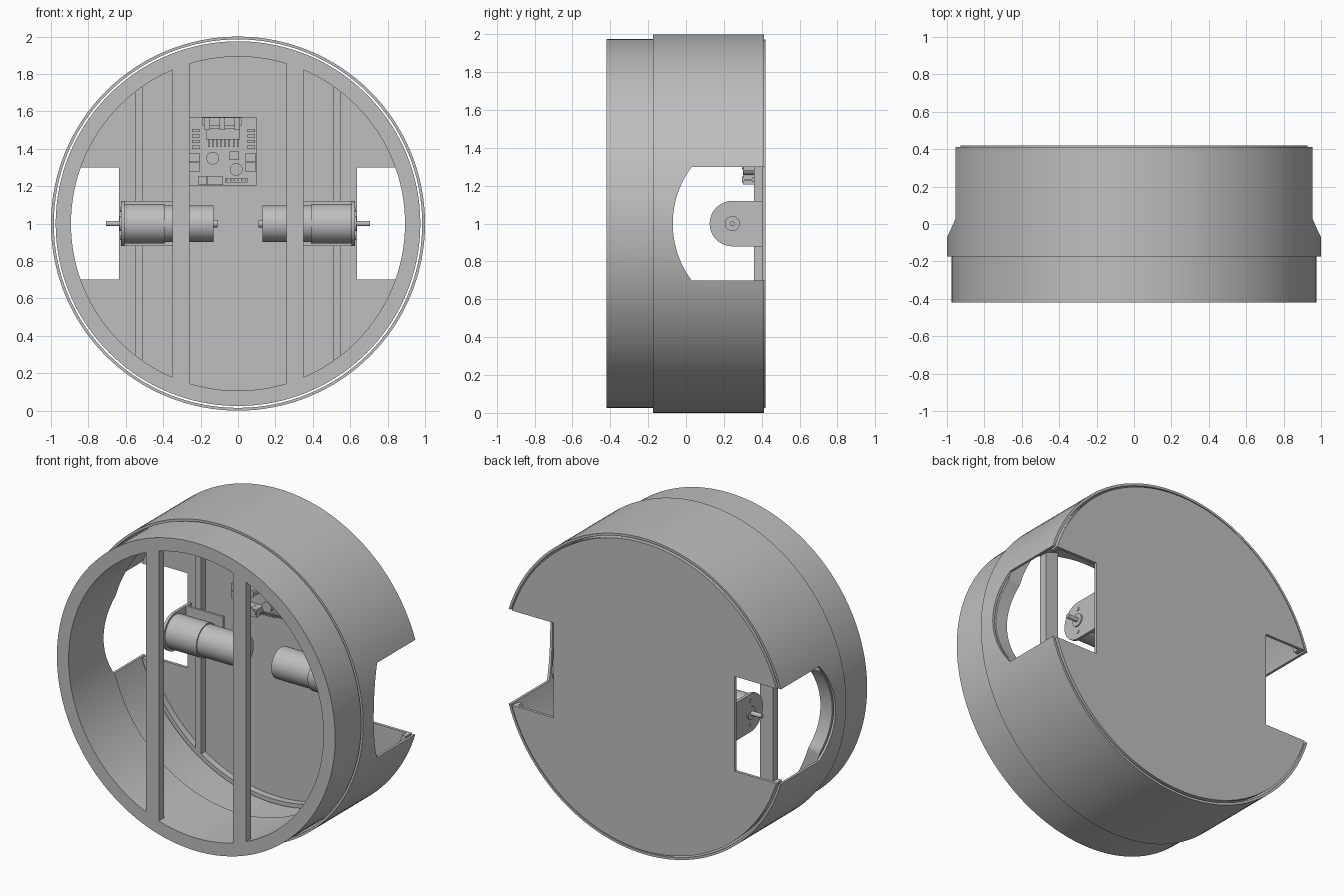
import bpy, bmesh, math
from mathutils import Vector

old = bpy.data.objects.get("Cube")
if old:
    bpy.data.objects.remove(old)

grey = bpy.data.materials.new("plain grey")
grey.use_nodes = True
COLOUR = (0.52, 0.52, 0.52, 1)
grey.diffuse_color = COLOUR
grey.node_tree.nodes["Principled BSDF"].inputs["Base Color"].default_value = COLOUR

MID = 1.0      # height of the drum axis
AXLE_Y = 0.245  # depth of the motor axis


def finish(name, bm, smooth=True):
    bmesh.ops.recalc_face_normals(bm, faces=bm.faces)
    mesh = bpy.data.meshes.new(name)
    bm.to_mesh(mesh)
    bm.free()
    mesh.materials.append(grey)
    obj = bpy.data.objects.new(name, mesh)
    bpy.context.collection.objects.link(obj)
    if smooth:
        bpy.ops.object.select_all(action='DESELECT')
        obj.select_set(True)
        bpy.context.view_layer.objects.active = obj
        bpy.ops.object.shade_smooth_by_angle(angle=math.radians(30))
    return obj


def box(name, x, y, z):
    """Box from three (low, high) ranges."""
    bm = bmesh.new()
    bmesh.ops.create_cube(bm, size=1)
    for v in bm.verts:
        v.co = Vector([(r[0] + r[1]) / 2 + c * (r[1] - r[0]) for r, c in zip((x, y, z), v.co)])
    return finish(name, bm, False)


def prism_x(name, outline, x0, x1):
    """Extrude a (y, z) outline along x."""
    bm = bmesh.new()
    face = bm.faces.new([bm.verts.new((x0, y, z)) for y, z in outline])
    out = bmesh.ops.extrude_face_region(bm, geom=[face])
    for v in out["geom"]:
        if isinstance(v, bmesh.types.BMVert):
            v.co.x = x1
    return finish(name, bm)


def arc(cy, cz, r, a0, a1, n):
    angles = [math.radians(a0 + (a1 - a0) * i / n) for i in range(n + 1)]
    return [(cy + r * math.cos(a), cz + r * math.sin(a)) for a in angles]


def rod_x(name, r, x0, x1, y=AXLE_Y, z=MID, n=40):
    return prism_x(name, arc(y, z, r, 0, 360, n)[:-1], x0, x1)


def lathe_y(name, profile, x=0, z=MID, n=128, closed=True):
    """Turn a (radius, y) profile round an axis along y."""
    bm = bmesh.new()
    verts = [bm.verts.new((x + r, y, z)) for r, y in profile]
    edges = [bm.edges.new((a, b)) for a, b in zip(verts, verts[1:])]
    if closed:
        edges.append(bm.edges.new((verts[-1], verts[0])))
    bmesh.ops.spin(bm, geom=verts + edges, cent=(x, 0, z), axis=(0, 1, 0),
                   angle=math.tau, steps=n, use_duplicate=False)
    bmesh.ops.remove_doubles(bm, verts=bm.verts, dist=1e-5)
    return finish(name, bm)


def tube(name, r0, r1, y0, y1, **kw):
    return lathe_y(name, [(r0, y0), (r1, y0), (r1, y1), (r0, y1)], **kw)


def disc(name, r, y0, y1, **kw):
    return lathe_y(name, [(0, y0), (r, y0), (r, y1), (0, y1)], closed=False, **kw)


# Drum: outer shell, front lid ring, back plate and its inner lip
shell = tube("outer_shell", 0.985, 1.0, -0.175, 0.412)
lid = tube("lid_ring", 0.893, 0.975, -0.42, 0.0)
plate = disc("back_plate", 0.974, 0.402, 0.42)
lip = tube("plate_lip", 0.945, 0.972, 0.36, 0.404)

# Wheel wells cut through both sides
half = math.degrees(math.asin(0.6))
well = arc(0.43, MID, 0.5, 180 - half, 180 + half, 24) + [(0.6, 0.7), (0.6, 1.3)]
cutters = [prism_x("wheel_well_cutter", well, s * 0.635, s * 1.2) for s in (-1, 1)]
for obj in (shell, lid, plate, lip):
    for cutter in cutters:
        cutter.hide_render = True
        mod = obj.modifiers.new("wheel_well", 'BOOLEAN')
        mod.operation = 'DIFFERENCE'
        mod.solver = 'EXACT'
        mod.object = cutter
    bpy.ops.object.select_all(action='DESELECT')
    obj.select_set(True)
    bpy.context.view_layer.objects.active = obj
    for mod in list(obj.modifiers):
        bpy.ops.object.modifier_apply(modifier=mod.name)
    bpy.ops.object.shade_smooth_by_angle(angle=math.radians(30))
for cutter in cutters:
    bpy.data.objects.remove(cutter)

# Both sides: front bar, rail, motor and bracket
for side, s in (("left", 1), ("right", -1)):
    def span(a, b):
        return tuple(sorted((s * a, s * b)))

    box(side + "_front_bar", span(0.26, 0.35), (-0.42, -0.37), (0.12, 1.88))
    box(side + "_rail", span(0.51, 0.55), (0.36, 0.404), (0.2, 1.8))
    box(side + "_bracket_base", span(0.35, 0.62), (0.35, 0.365), (0.88, 1.12))
    flange = arc(AXLE_Y, MID, 0.12, 90, 270, 24) + [(0.402, 0.88), (0.402, 1.12)]
    prism_x(side + "_bracket_flange", flange, s * 0.608, s * 0.626)
    rod_x(side + "_gearbox", 0.106, s * 0.39, s * 0.61)
    rod_x(side + "_motor_can", 0.098, s * 0.13, s * 0.392)
    rod_x(side + "_motor_end_cap", 0.02, s * 0.11, s * 0.132, n=20)
    rod_x(side + "_shaft_boss", 0.04, s * 0.62, s * 0.634, n=24)
    rod_x(side + "_shaft", 0.014, s * 0.62, s * 0.705, n=16)
    for dz in (-0.075, 0.075):
        rod_x(side + "_flange_screw", 0.012, s * 0.62, s * 0.63, z=MID + dz, n=12)

# Circuit board on corner posts
FACE = 0.37
box("circuit_board", (-0.26, 0.10), (FACE, 0.385), (1.205, 1.57))
for x in (-0.235, 0.078):
    for z in (1.23, 1.54):
        disc("board_post", 0.018, FACE - 0.006, 0.404, x=x, z=z, n=16)

# Driver chip with heat sink and pins
box("driver_chip", (-0.17, 0.01), (0.32, 0.345), (1.45, 1.51))
box("heat_sink", (-0.19, 0.02), (0.30, FACE), (1.525, 1.568))
for x in (-0.18, -0.1, -0.02):
    box("heat_sink_fin", (x, x + 0.03), (0.28, FACE), (1.50, 1.568))
for i in range(8):
    x = -0.16 + i * 0.022
    box("chip_pin", (x, x + 0.008), (0.33, FACE), (1.41, 1.455))

# Terminals, capacitors and small parts
for x in (-0.258, 0.04):
    for z in (1.28, 1.33):
        box("side_terminal", (x, x + 0.056), (0.30, FACE), (z, z + 0.046))
        disc("terminal_screw", 0.017, 0.295, 0.31, x=x + 0.03, z=z + 0.023, n=16)
for i in range(3):
    x = -0.21 + i * 0.044
    box("supply_terminal", (x, x + 0.042), (0.30, FACE), (1.206, 1.255))
    disc("terminal_screw", 0.016, 0.295, 0.31, x=x + 0.021, z=1.232, n=16)
for x, z in ((-0.135, 1.35), (-0.01, 1.29)):
    disc("capacitor", 0.034, 0.30, FACE, x=x, z=z, n=24)
box("regulator", (-0.045, 0.005), (0.35, FACE), (1.34, 1.385))
box("pin_header_base", (-0.07, 0.05), (0.35, FACE), (1.22, 1.245))
for i in range(6):
    x = -0.063 + i * 0.02
    box("header_pin", (x, x + 0.007), (0.31, FACE), (1.229, 1.236))
for x in (-0.245, 0.05):
    for i in range(4):
        z = 1.40 + i * 0.03
        box("diode", (x, x + 0.04), (0.352, FACE), (z, z + 0.017))
